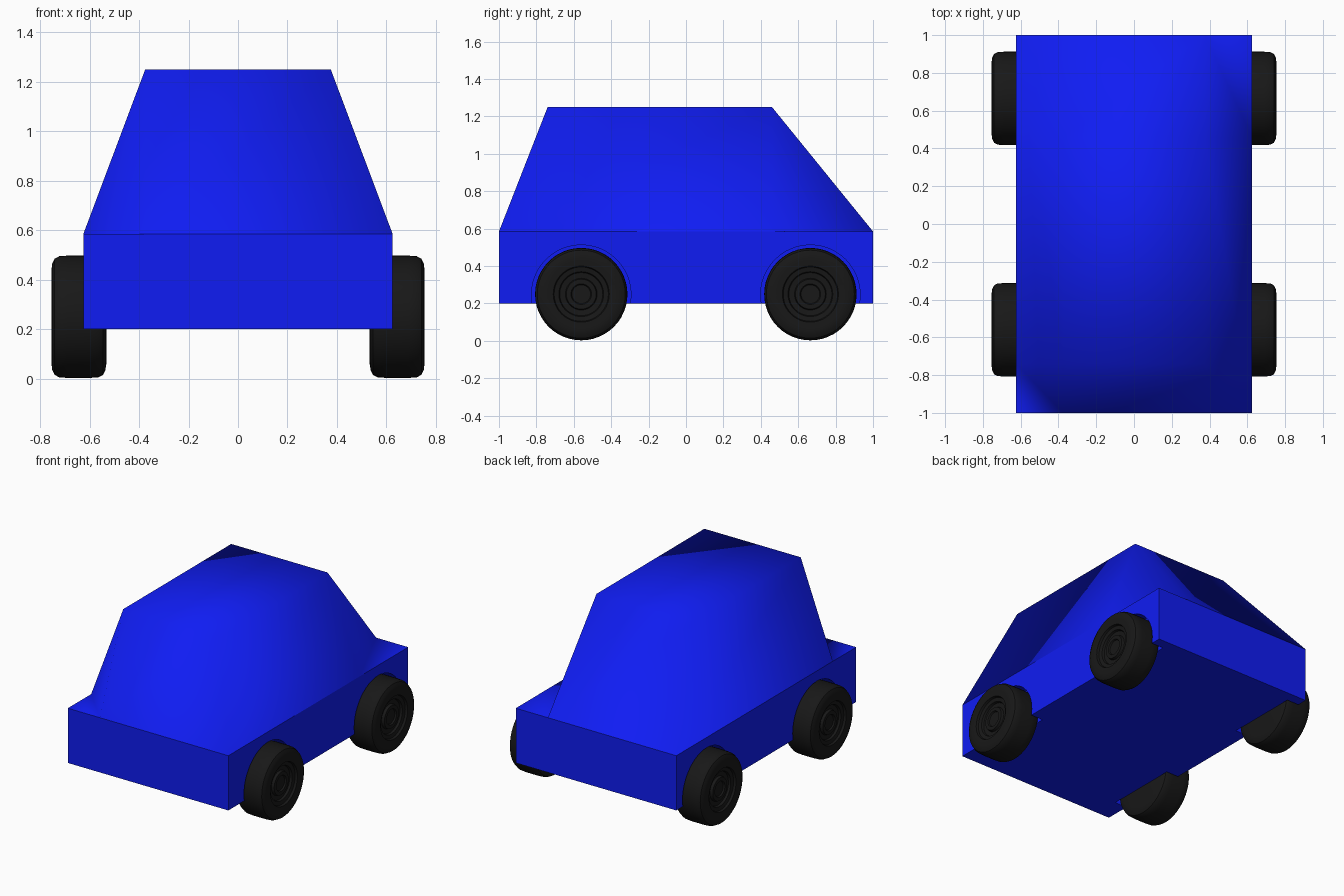
import bpy, bmesh, math
from mathutils import Matrix

if "Cube" in bpy.data.objects:
    bpy.data.objects.remove(bpy.data.objects["Cube"])


def material(name, rgb):
    m = bpy.data.materials.new(name)
    m.diffuse_color = (*rgb, 1)
    m.use_nodes = True
    m.node_tree.nodes["Principled BSDF"].inputs["Base Color"].default_value = m.diffuse_color
    return m


def add_object(name, bm, mat=None):
    bmesh.ops.recalc_face_normals(bm, faces=bm.faces[:])
    me = bpy.data.meshes.new(name)
    bm.to_mesh(me)
    bm.free()
    ob = bpy.data.objects.new(name, me)
    bpy.context.collection.objects.link(ob)
    if mat:
        me.materials.append(mat)
    return ob


blue = material("blue paint", (0.005, 0.012, 0.9))
black = material("black rubber", (0.009, 0.009, 0.009))

WHEELS_Y = (-0.56, 0.665)
AXLE_Z, RADIUS = 0.25, 0.247

# Body: box with a tapered cabin whose base leaves ledges at two opposite corners
W, TX, Y0, Y1 = 0.625, 0.375, -0.74, 0.46
ring = [(-W, -1), (-TX, -1), (W, -1), (W, Y1), (W, 1), (TX, 1), (-W, 1), (-W, Y0)]
bm = bmesh.new()
low = [bm.verts.new((x, y, 0.2)) for x, y in ring]
a, p, b, q, c, r, d, s = mid = [bm.verts.new((x, y, 0.585)) for x, y in ring]
t1, t2, t3, t4 = roof = [bm.verts.new((x, y, 1.25)) for x, y in
                         ((-TX, Y0), (TX, Y0), (TX, Y1), (-TX, Y1))]
bm.faces.new(low)
for i in range(8):
    j = (i + 1) % 8
    bm.faces.new((low[i], low[j], mid[j], mid[i]))
for face in ((a, p, s), (c, r, q), (p, s, t1), (q, r, t3), (p, b, t2, t1),
             (b, q, t3, t2), (r, d, t4, t3), (d, s, t1, t4), roof):
    bm.faces.new(face).smooth = True
body = add_object("body", bm, blue)

# Wheel wells cut into the sides
for side in (-1, 1):
    for y in WHEELS_Y:
        bm = bmesh.new()
        bmesh.ops.create_cone(bm, cap_ends=True, segments=48, radius1=0.266,
                              radius2=0.266, depth=0.3,
                              matrix=Matrix.Translation((side * 0.68, y, 0.247))
                              @ Matrix.Rotation(math.pi / 2, 4, 'Y'))
        cutter = add_object("wheel_well_cutter", bm)
        cutter.hide_render = True
        mod = body.modifiers.new("wheel well", 'BOOLEAN')
        mod.operation = 'DIFFERENCE'
        mod.solver = 'EXACT'
        mod.object = cutter
        bpy.context.view_layer.objects.active = body
        bpy.ops.object.modifier_apply(modifier=mod.name)
        bpy.data.objects.remove(cutter)

# Wheels: lathed tyre profile (x, radius) with a stepped, recessed rim
profile = [(0.532, 0), (0.532, 0.19), (0.536, 0.215), (0.546, 0.235), (0.565, 0.245),
           (0.60, RADIUS), (0.69, RADIUS), (0.722, 0.245), (0.741, 0.235),
           (0.751, 0.215), (0.754, 0.19), (0.75, 0.15), (0.735, 0.145),
           (0.73, 0.12), (0.715, 0.115), (0.712, 0.085), (0.73, 0.08),
           (0.73, 0.055), (0.72, 0.05), (0.72, 0)]


def wheel(name, side, y):
    bm = bmesh.new()
    vs = [bm.verts.new((x, 0, rad)) for x, rad in profile]
    es = [bm.edges.new(e) for e in zip(vs, vs[1:])]
    bmesh.ops.spin(bm, geom=vs + es, cent=(0, 0, 0), axis=(1, 0, 0),
                   angle=math.tau, steps=48, use_duplicate=False)
    bmesh.ops.remove_doubles(bm, verts=bm.verts[:], dist=1e-4)
    bmesh.ops.scale(bm, vec=(side, 1, 1), verts=bm.verts[:])
    bmesh.ops.translate(bm, vec=(0, y, AXLE_Z), verts=bm.verts[:])
    ob = add_object(name, bm, black)
    bpy.ops.object.select_all(action='DESELECT')
    ob.select_set(True)
    bpy.context.view_layer.objects.active = ob
    bpy.ops.object.shade_smooth_by_angle(angle=math.radians(35))


for side, side_name in ((-1, "left"), (1, "right")):
    for y, end_name in zip(WHEELS_Y, ("front", "back")):
        wheel(f"{end_name}_{side_name}_wheel", side, y)
